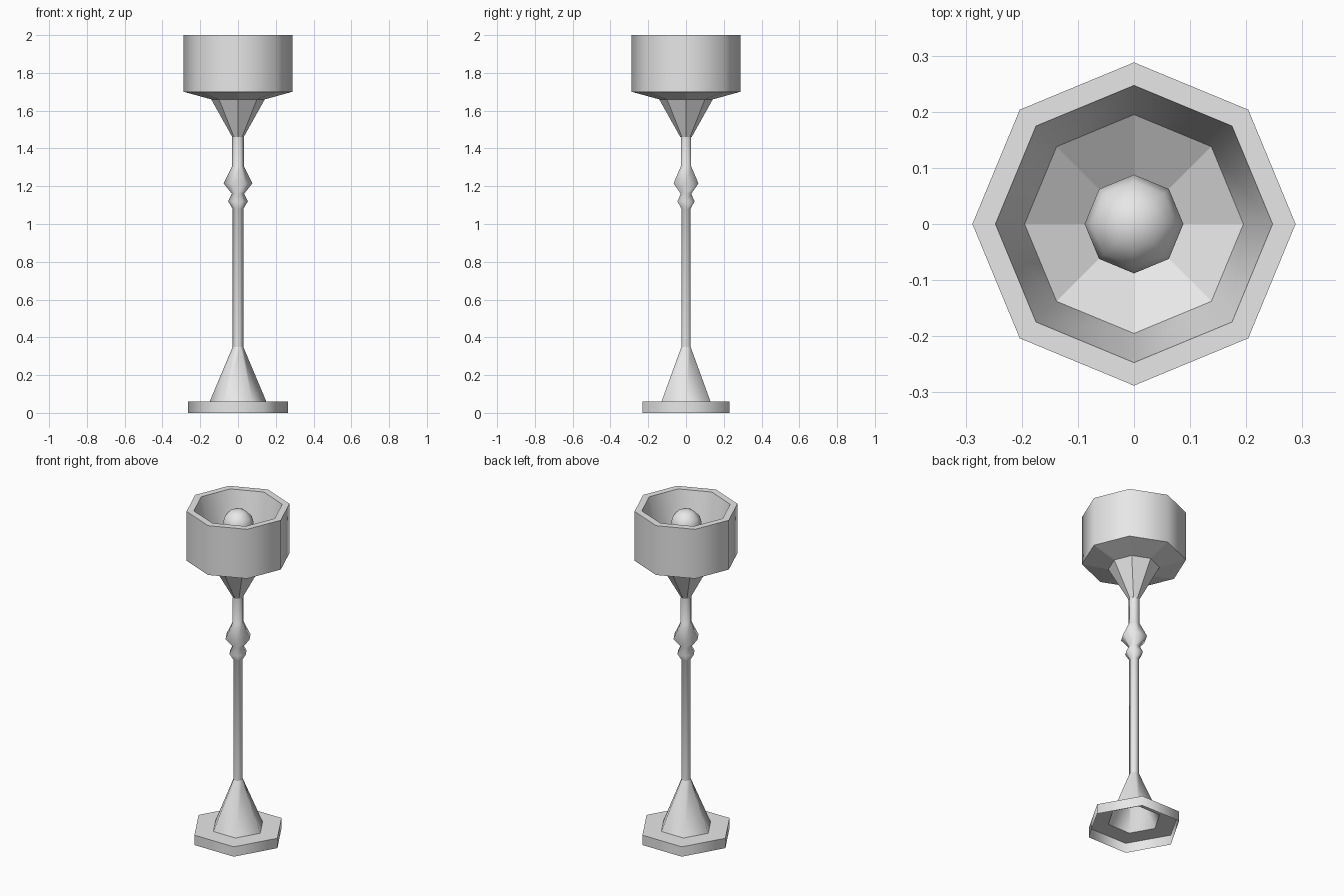
import bpy
import bmesh
from math import sin, cos, pi, atan2, degrees

cube = bpy.data.objects.get("Cube")
if cube:
    bpy.data.objects.remove(cube, do_unlink=True)

grey = bpy.data.materials.new("plain grey")
grey.use_nodes = True
grey.diffuse_color = (0.8, 0.8, 0.8, 1)
grey.node_tree.nodes["Principled BSDF"].inputs["Base Color"].default_value = (0.8, 0.8, 0.8, 1)


def lathe(name, profile, sides, flat_bands=(), crease=50):
    """Spin (radius, height) points, listed so that the outside is to the right going up."""
    bm = bmesh.new()
    rings = []
    for r, z in profile:
        count = sides if r > 0 else 1
        rings.append([bm.verts.new((r * cos(2 * pi * i / sides), r * sin(2 * pi * i / sides), z))
                      for i in range(count)])
    # Bands of faces between neighbouring rings
    for b, (low, high) in enumerate(zip(rings, rings[1:])):
        for i in range(sides):
            j = (i + 1) % sides
            corners = [low[i % len(low)], low[j % len(low)], high[j % len(high)], high[i % len(high)]]
            face = bm.faces.new(list(dict.fromkeys(corners)))
            face.smooth = b not in flat_bands
    # Keep rings sharp where the profile turns strongly
    slopes = [atan2(q[1] - p[1], q[0] - p[0]) for p, q in zip(profile, profile[1:])]
    for k in range(1, len(slopes)):
        turn = abs(degrees(slopes[k] - slopes[k - 1])) % 360
        if min(turn, 360 - turn) > crease and len(rings[k]) > 1:
            for i in range(sides):
                edge = bm.edges.get((rings[k][i], rings[k][(i + 1) % sides]))
                edge.smooth = False
    mesh = bpy.data.meshes.new(name)
    bm.to_mesh(mesh)
    bm.free()
    mesh.materials.append(grey)
    obj = bpy.data.objects.new(name, mesh)
    bpy.context.collection.objects.link(obj)
    return obj


# Hollow six-sided foot, open underneath, rising into a cone
lathe("base", [(0.265, 0), (0.265, 0.06), (0.15, 0.06), (0.028, 0.35)], 6, flat_bands=(1,))

# Slim pole with two turned knobs
lathe("pole", [(0.028, 0.35), (0.028, 1.08), (0.052, 1.12), (0.032, 1.16),
               (0.076, 1.215), (0.032, 1.305), (0.032, 1.46)], 6, crease=100)

# Eight-sided funnel, cup wall, rim and sloping inner floor
lathe("shade", [(0.03, 1.46), (0.142, 1.66), (0.288, 1.7), (0.288, 2), (0.247, 2),
                (0.195, 1.76), (0, 1.64)], 8, flat_bands=(0, 1, 3, 5), crease=30)

# Round bulb on a thin neck
radius, middle = 0.088, 1.9
ball = [(radius * sin(pi * k / 6), middle - radius * cos(pi * k / 6)) for k in range(1, 6)]
lathe("bulb", [(0, middle - radius)] + ball + [(0, middle + radius)], 8, crease=100)
lathe("bulb_neck", [(0.025, 1.64), (0.025, 1.83)], 8)
